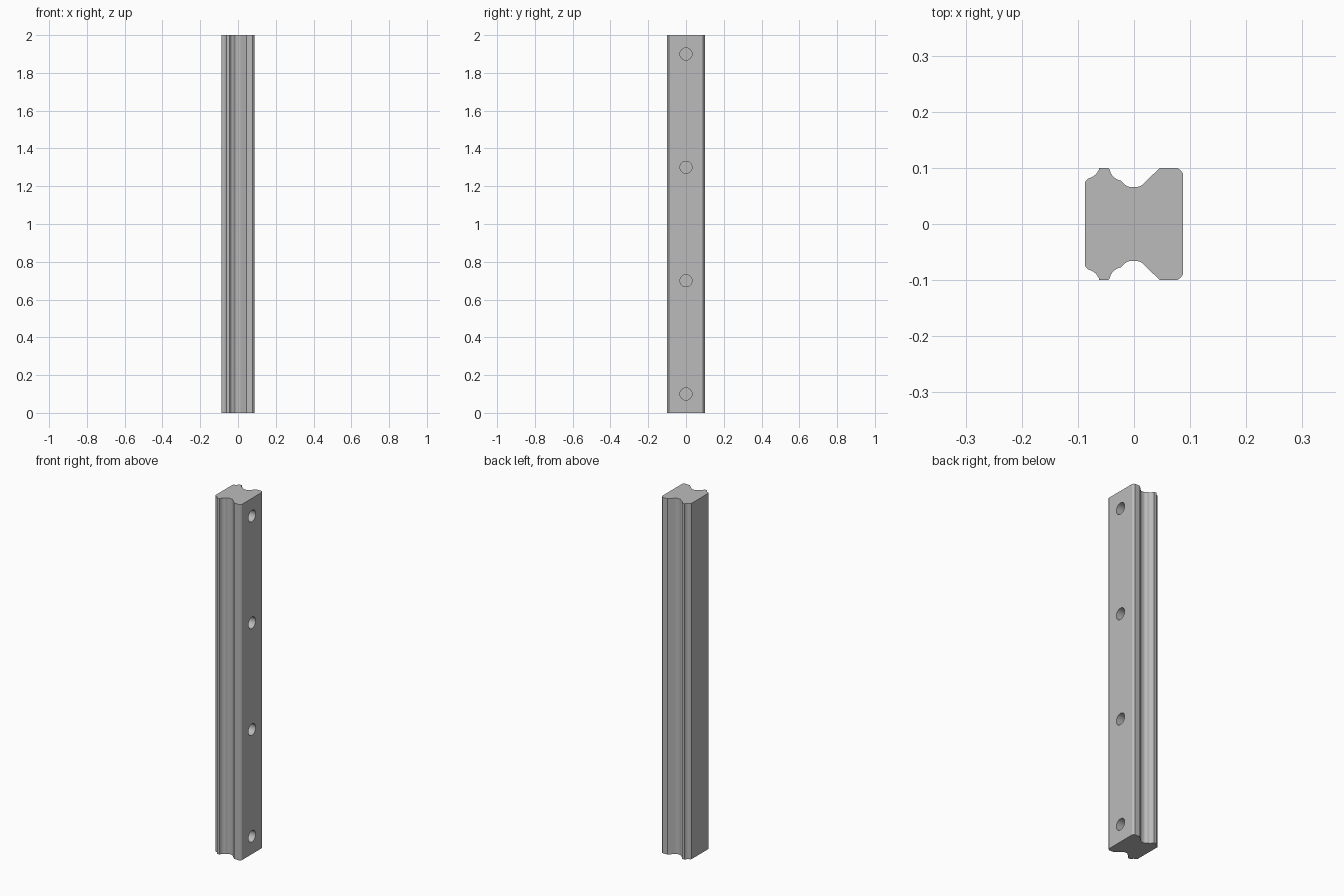
import bpy
import bmesh
import math

cube = bpy.data.objects.get("Cube")
if cube:
    bpy.data.objects.remove(cube, do_unlink=True)

LENGTH = 2.0
HOLE_RADIUS = 0.032

steel = bpy.data.materials.new("grey steel")
steel.use_nodes = True
colour = (0.5, 0.5, 0.5, 1)
steel.diffuse_color = colour
steel.node_tree.nodes["Principled BSDF"].inputs["Base Color"].default_value = colour


def arc(cx, cy, radius, start, end, steps=8):
    """Points of an arc, angles in degrees."""
    angles = [math.radians(start + (end - start) * i / steps) for i in range(steps + 1)]
    return [(cx + radius * math.cos(a), cy + radius * math.sin(a)) for a in angles]


# Half cross-section from the head, past the ball grooves and waist, to the base
half = [(-0.087, 0.075), (-0.083, 0.080)]
half += arc(-0.086, 0.106, 0.025, -75, -14)
half += [(-0.059, 0.1), (-0.046, 0.1)]
half += arc(-0.019, 0.102, 0.025, 190, 260)
half += arc(-0.005, 0.083, 0.017, 215, 270, 5)
half += arc(0.004, 0.083, 0.017, 270, 315, 5)
half += [(0.046, 0.1), (0.077, 0.1), (0.083, 0.096), (0.087, 0.090)]
profile = half + [(x, -y) for x, y in reversed(half)]

# Rail extruded along its length
bm = bmesh.new()
section = bm.faces.new([bm.verts.new((x, y, 0)) for x, y in profile])
top = bmesh.ops.extrude_face_region(bm, geom=[section])["geom"]
bmesh.ops.translate(bm, vec=(0, 0, LENGTH),
                    verts=[v for v in top if isinstance(v, bmesh.types.BMVert)])
bmesh.ops.recalc_face_normals(bm, faces=bm.faces)
mesh = bpy.data.meshes.new("rail")
bm.to_mesh(mesh)
bm.free()
mesh.materials.append(steel)
rail = bpy.data.objects.new("rail", mesh)
bpy.context.collection.objects.link(rail)

# Four evenly spaced mounting holes, blind from the base side
for i in range(4):
    bpy.ops.mesh.primitive_cylinder_add(
        vertices=32, radius=HOLE_RADIUS, depth=0.2,
        location=(0.03, 0, 0.1 + 0.6 * i), rotation=(0, math.pi / 2, 0))
    cutter = bpy.context.object
    cutter.name = f"hole_cutter_{i + 1}"
    cutter.data.materials.append(steel)
    cut = rail.modifiers.new(f"mounting hole {i + 1}", "BOOLEAN")
    cut.operation = "DIFFERENCE"
    cut.solver = "EXACT"
    cut.object = cutter
    bpy.context.view_layer.objects.active = rail
    bpy.ops.object.modifier_apply(modifier=cut.name)
    bpy.data.objects.remove(cutter, do_unlink=True)

# Smooth grooves and bores with crisp edges
bpy.ops.object.select_all(action="DESELECT")
rail.select_set(True)
bpy.context.view_layer.objects.active = rail
bpy.ops.object.shade_smooth_by_angle(angle=math.radians(25))
